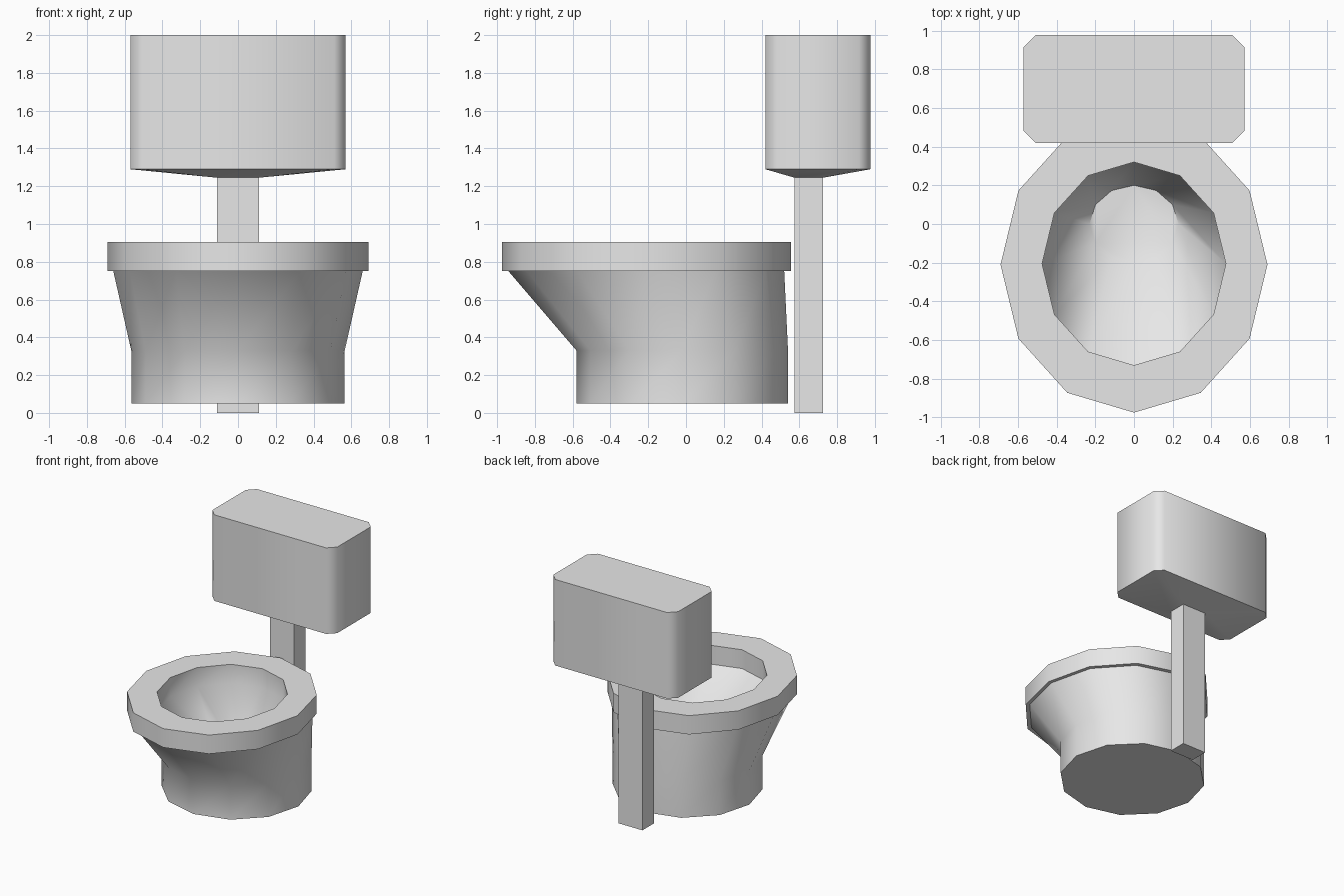
import bpy, bmesh, math

cube = bpy.data.objects.get("Cube")
if cube:
    bpy.data.objects.remove(cube, do_unlink=True)

GREY = (0.8, 0.8, 0.8, 1.0)
mat = bpy.data.materials.new("plain grey ceramic")
mat.use_nodes = True
mat.diffuse_color = GREY
mat.node_tree.nodes["Principled BSDF"].inputs["Base Color"].default_value = GREY


def oval(rx, ry, cy, z, sides=12):
    """Horizontal oval ring with a vertex on each axis."""
    step = 2 * math.pi / sides
    return [(rx * math.cos(i * step), cy + ry * math.sin(i * step), z)
            for i in range(sides)]


def box_ring(hx, hy, cy, z, cut=0.0):
    """Rectangle with cut corners; always eight points."""
    pts = []
    for sx, sy in ((1, 1), (-1, 1), (-1, -1), (1, -1)):
        pair = [(sx * hx, cy + sy * (hy - cut), z),
                (sx * (hx - cut), cy + sy * hy, z)]
        pts += pair if sx * sy > 0 else pair[::-1]
    return pts


def loft(name, rings):
    """Skin a stack of rings and cap both ends."""
    bm = bmesh.new()
    rows = [[bm.verts.new(p) for p in ring] for ring in rings]
    n = len(rows[0])
    for a, b in zip(rows, rows[1:]):
        for i in range(n):
            j = (i + 1) % n
            bm.faces.new((a[i], a[j], b[j], b[i]))
    bm.faces.new(rows[0][::-1])
    bm.faces.new(rows[-1])
    bmesh.ops.remove_doubles(bm, verts=bm.verts, dist=0.0005)
    bmesh.ops.recalc_face_normals(bm, faces=bm.faces)
    mesh = bpy.data.meshes.new(name)
    bm.to_mesh(mesh)
    bm.free()
    mesh.materials.append(mat)
    obj = bpy.data.objects.new(name, mesh)
    bpy.context.collection.objects.link(obj)
    bpy.ops.object.select_all(action="DESELECT")
    obj.select_set(True)
    bpy.context.view_layer.objects.active = obj
    bpy.ops.object.shade_smooth_by_angle(angle=math.radians(50))
    return obj


# Pedestal, rim and hollow bowl, from the foot up and back down inside
loft("bowl", [
    oval(0.565, 0.56, -0.02, 0.05),
    oval(0.565, 0.56, -0.02, 0.33),
    oval(0.66, 0.73, -0.21, 0.75),
    oval(0.69, 0.765, -0.21, 0.75),
    oval(0.69, 0.765, -0.21, 0.905),
    oval(0.475, 0.525, -0.205, 0.905),
    oval(0.475, 0.525, -0.205, 0.75),
    oval(0.23, 0.20, 0.0, 0.42),
])

# Flush pipe, widening into the tank with chamfered corners
PIPE = (0.11, 0.075, 0.65)
TANK = (0.57, 0.278, 0.698)
loft("pipe_and_tank", [
    box_ring(*PIPE, 0.0),
    box_ring(*PIPE, 1.245),
    box_ring(*TANK, 1.29, 0.06),
    box_ring(*TANK, 2.0, 0.06),
])
